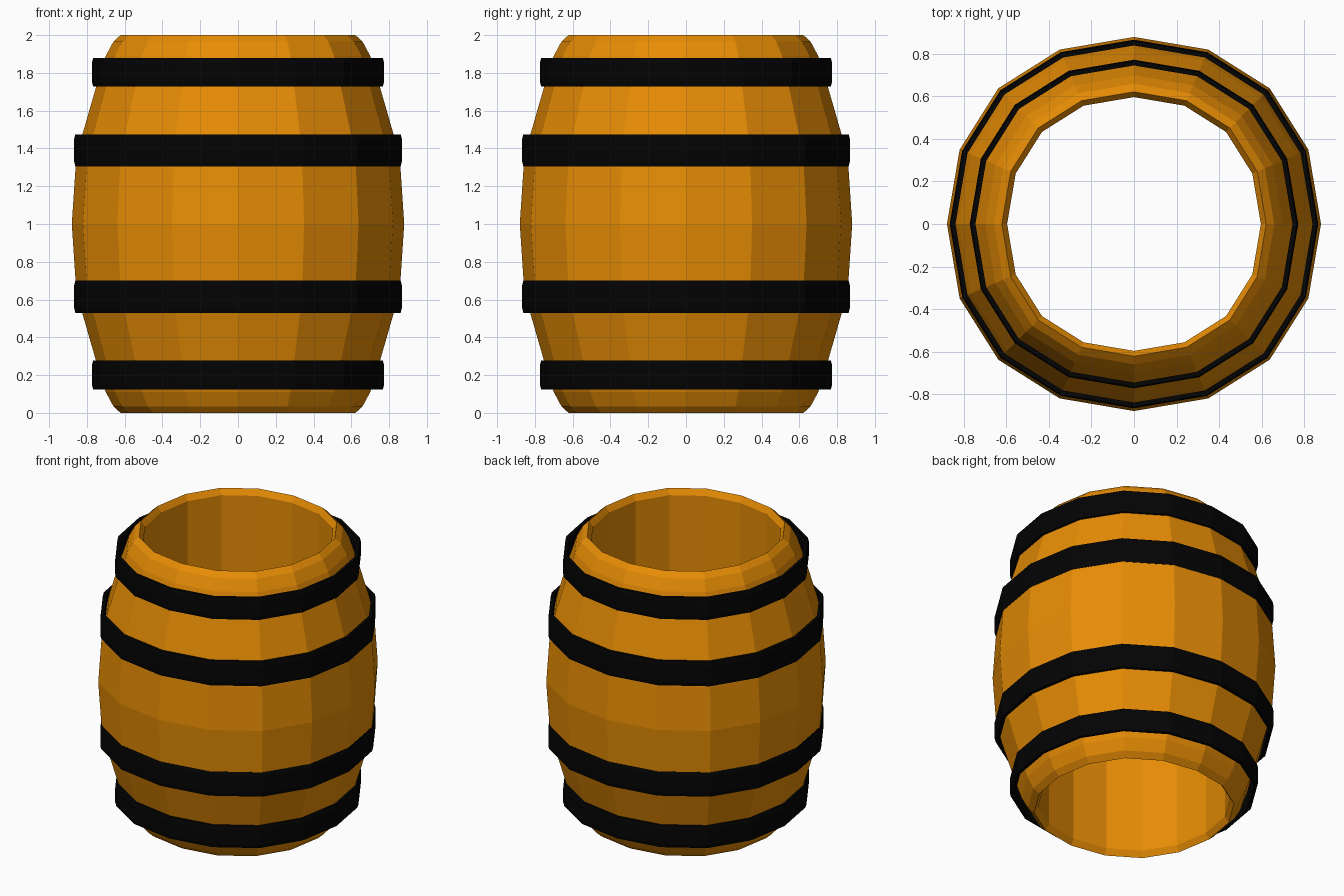
import bpy, bmesh, math

if "Cube" in bpy.data.objects:
    bpy.data.objects.remove(bpy.data.objects["Cube"])

SIDES = 16

def material(name, rgb):
    m = bpy.data.materials.new(name)
    m.diffuse_color = (*rgb, 1)
    m.use_nodes = True
    m.node_tree.nodes["Principled BSDF"].inputs["Base Color"].default_value = m.diffuse_color
    return m

wood = material("orange wood", (0.8, 0.265, 0.0015))
iron = material("black iron", (0.001, 0.001, 0.001))

def lathe(name, loop, mat):
    """Revolve a closed (radius, z) loop into a flat-shaded, slightly squarish ring."""
    bm = bmesh.new()
    rings = []
    for i in range(SIDES):
        a = 2 * math.pi * i / SIDES
        a += 0.01 * math.sin(4 * a)
        s = 1 + 0.013 * (1 - math.cos(4 * a))
        rings.append([bm.verts.new((r * s * math.cos(a), r * s * math.sin(a), z)) for r, z in loop])
    n = len(loop)
    for i in range(SIDES):
        p, q = rings[i], rings[(i + 1) % SIDES]
        for j in range(n):
            k = (j + 1) % n
            bm.faces.new((p[j], q[j], q[k], p[k]))
    bmesh.ops.recalc_face_normals(bm, faces=bm.faces)
    me = bpy.data.meshes.new(name)
    bm.to_mesh(me)
    bm.free()
    me.materials.append(mat)
    ob = bpy.data.objects.new(name, me)
    bpy.context.collection.objects.link(ob)
    return ob

# Barrel wall, open at both ends: upper half profiles mirrored about z = 1
outer = [(0.88, 0), (0.86, 0.30), (0.825, 0.47), (0.75, 0.73), (0.70, 0.89), (0.66, 0.965), (0.622, 1.0)]
inner = [(0.597, 0), (0.597, 0.96)]

def mirrored(half):
    return [(r, 1 - z) for r, z in reversed(half[1:])] + [(r, 1 + z) for r, z in half]

lathe("barrel_wall", mirrored(outer) + mirrored(inner)[::-1], wood)

# Iron hoops: thin upright bands with softened edges
def hoop(name, r, z0, z1, t=0.027, b=0.006):
    lathe(name, [(r - t, z0), (r - b, z0), (r, z0 + 4 * b), (r, z1 - 4 * b),
                 (r - b, z1), (r - t, z1)], iron)

hoop("bottom_hoop", 0.773, 0.125, 0.278)
hoop("lower_hoop", 0.867, 0.53, 0.70)
hoop("upper_hoop", 0.867, 1.305, 1.475)
hoop("top_hoop", 0.773, 1.727, 1.88)
